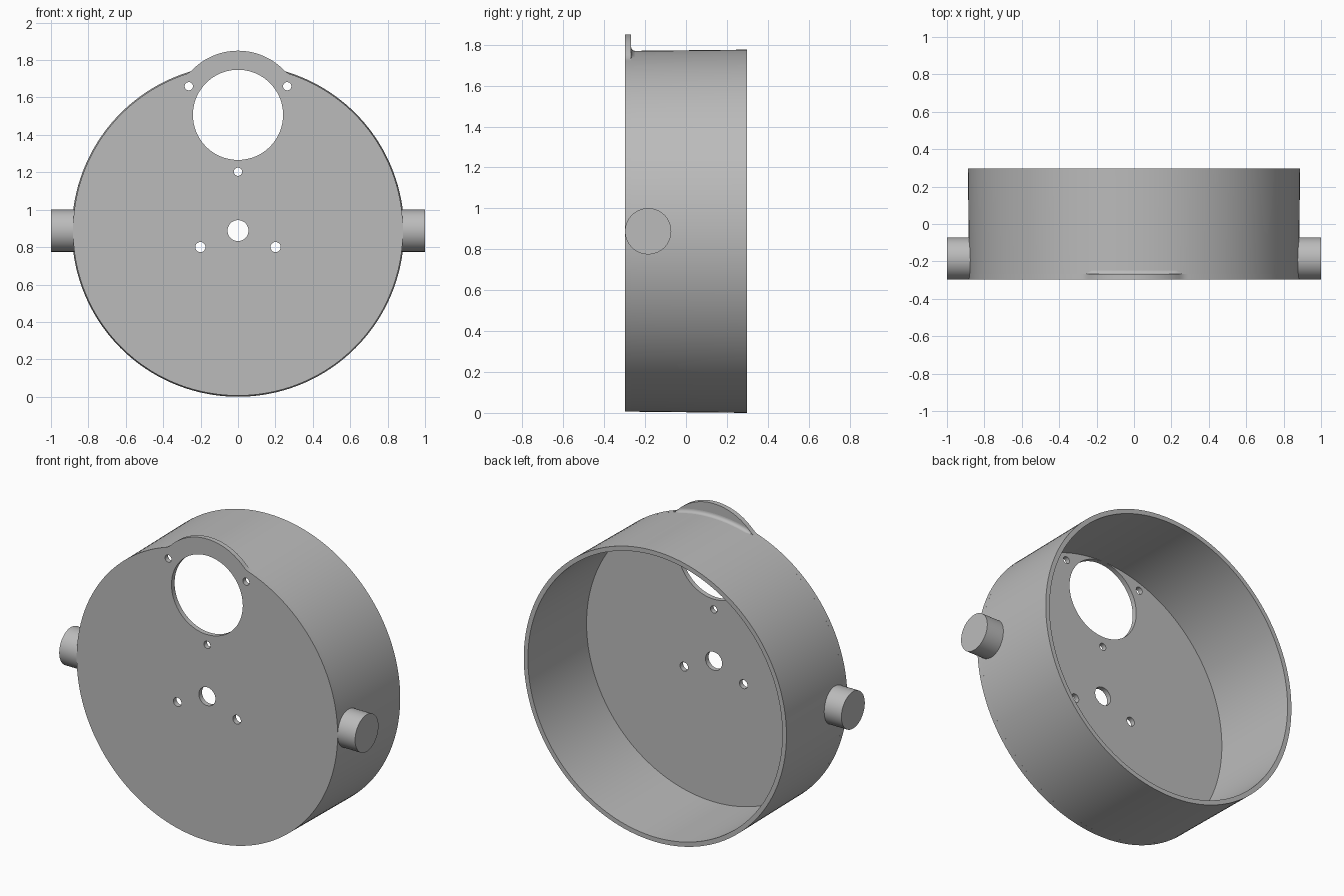
import bpy, bmesh, math
from mathutils import Matrix, Vector

if "Cube" in bpy.data.objects:
    bpy.data.objects.remove(bpy.data.objects["Cube"])

CZ = 0.888                                # drum axis height
FRONT, BACK, THICK = -0.298, 0.298, 0.03
R_FRONT, R_BACK, R_IN = 0.882, 0.888, 0.86
EAR_Z, EAR_R = 1.507, 0.343
SEG = 160

grey = bpy.data.materials.new("plain_grey")
grey.use_nodes = True
grey.diffuse_color = (0.5, 0.5, 0.5, 1)
grey.node_tree.nodes["Principled BSDF"].inputs["Base Color"].default_value = (0.5, 0.5, 0.5, 1)


def finish(name, bm):
    bmesh.ops.remove_doubles(bm, verts=bm.verts, dist=1e-5)
    bmesh.ops.recalc_face_normals(bm, faces=bm.faces)
    mesh = bpy.data.meshes.new(name)
    bm.to_mesh(mesh)
    bm.free()
    mesh.materials.append(grey)
    ob = bpy.data.objects.new(name, mesh)
    bpy.context.collection.objects.link(ob)
    bpy.ops.object.select_all(action='DESELECT')
    ob.select_set(True)
    bpy.context.view_layer.objects.active = ob
    bpy.ops.object.shade_smooth_by_angle(angle=math.radians(30))
    return ob


def outline_radius(t):
    """Plate radius at angle t from straight up: drum circle softly joined to the ear."""
    d = EAR_Z - CZ
    inside = EAR_R ** 2 - (d * math.sin(t)) ** 2
    if inside <= 0 or math.cos(t) <= 0:
        return R_FRONT
    ear = d * math.cos(t) + math.sqrt(inside)
    k = 0.012
    h = max(k - abs(ear - R_FRONT), 0) / k
    return max(ear, R_FRONT) + h * h * k / 4


def polar(r, t, y):
    return Vector((r * math.sin(t), y, CZ + r * math.cos(t)))


def circle(x, z, r, n=48):
    return [(x + r * math.cos(i * math.tau / n), z + r * math.sin(i * math.tau / n))
            for i in range(n)]


# Front plate: one outline with its holes, filled and extruded
angles = [i * math.tau / (SEG * 2) for i in range(SEG * 2)]
loops = [[(outline_radius(t) * math.sin(t), CZ + outline_radius(t) * math.cos(t)) for t in angles]]
loops.append(circle(0, EAR_Z, 0.241, 96))        # large opening
loops.append(circle(0, CZ, 0.056))               # centre hole
loops.append(circle(0, 1.203, 0.022))            # hole below the opening
for side in (-1, 1):
    loops.append(circle(side * 0.263, 1.66, 0.022))
    loops.append(circle(side * 0.201, 0.8, 0.027))

curve = bpy.data.curves.new("plate_outline", 'CURVE')
curve.dimensions = '2D'
curve.fill_mode = 'BOTH'
curve.extrude = THICK / 2
for loop in loops:
    spline = curve.splines.new('POLY')
    spline.points.add(len(loop) - 1)
    for p, (x, z) in zip(spline.points, loop):
        p.co = (x, z, 0, 1)
    spline.use_cyclic_u = True
helper = bpy.data.objects.new("plate_outline", curve)
bpy.context.collection.objects.link(helper)
bpy.context.view_layer.update()
bm = bmesh.new()
bm.from_mesh(helper.to_mesh())
helper.to_mesh_clear()
bpy.data.objects.remove(helper)
bm.transform(Matrix.Translation((0, FRONT + THICK / 2, 0)) @ Matrix.Rotation(math.pi / 2, 4, 'X'))
finish("front_plate", bm)

# Drum wall: slightly flared tube behind the plate
bm = bmesh.new()
profile = [(R_IN, FRONT + THICK), (R_IN, BACK), (R_BACK, BACK), (R_FRONT, FRONT + THICK)]
verts = [bm.verts.new(polar(r, 0, y)) for r, y in profile]
edges = [bm.edges.new(pair) for pair in zip(verts, verts[1:])]
bmesh.ops.spin(bm, geom=verts + edges, cent=(0, 0, CZ), axis=(0, 1, 0),
               angle=math.tau, steps=SEG, use_merge=True)
finish("drum_wall", bm)

# Concave fillet between the ear and the drum wall
bm = bmesh.new()
rows, steps, span = [], 40, 0.29
for i in range(steps + 1):
    t = span * (2 * i / steps - 1)
    f = min(0.02, max(outline_radius(t) - R_FRONT, 0.0005))
    arc = [j * math.pi / 12 for j in range(7)]
    rows.append([bm.verts.new(polar(R_FRONT + f * (1 - math.sin(a)),
                                    t, FRONT + THICK + f * (1 - math.cos(a)))) for a in arc])
for a, b in zip(rows, rows[1:]):
    for j in range(6):
        bm.faces.new((a[j], a[j + 1], b[j + 1], b[j]))
fillet = finish("ear_fillet", bm)
# Keep the open strip facing up and back
if fillet.data.polygons[len(fillet.data.polygons) // 2].normal.z < 0:
    fillet.data.flip_normals()

# Side pins, flush with the front
for side, name in ((1, "left_pin"), (-1, "right_pin")):
    bm = bmesh.new()
    bmesh.ops.create_cone(bm, cap_ends=True, segments=64, radius1=0.113, radius2=0.113,
                          depth=0.134,
                          matrix=Matrix.Translation((side * 0.933, FRONT + 0.113, CZ))
                          @ Matrix.Rotation(math.pi / 2, 4, 'Y'))
    finish(name, bm)
